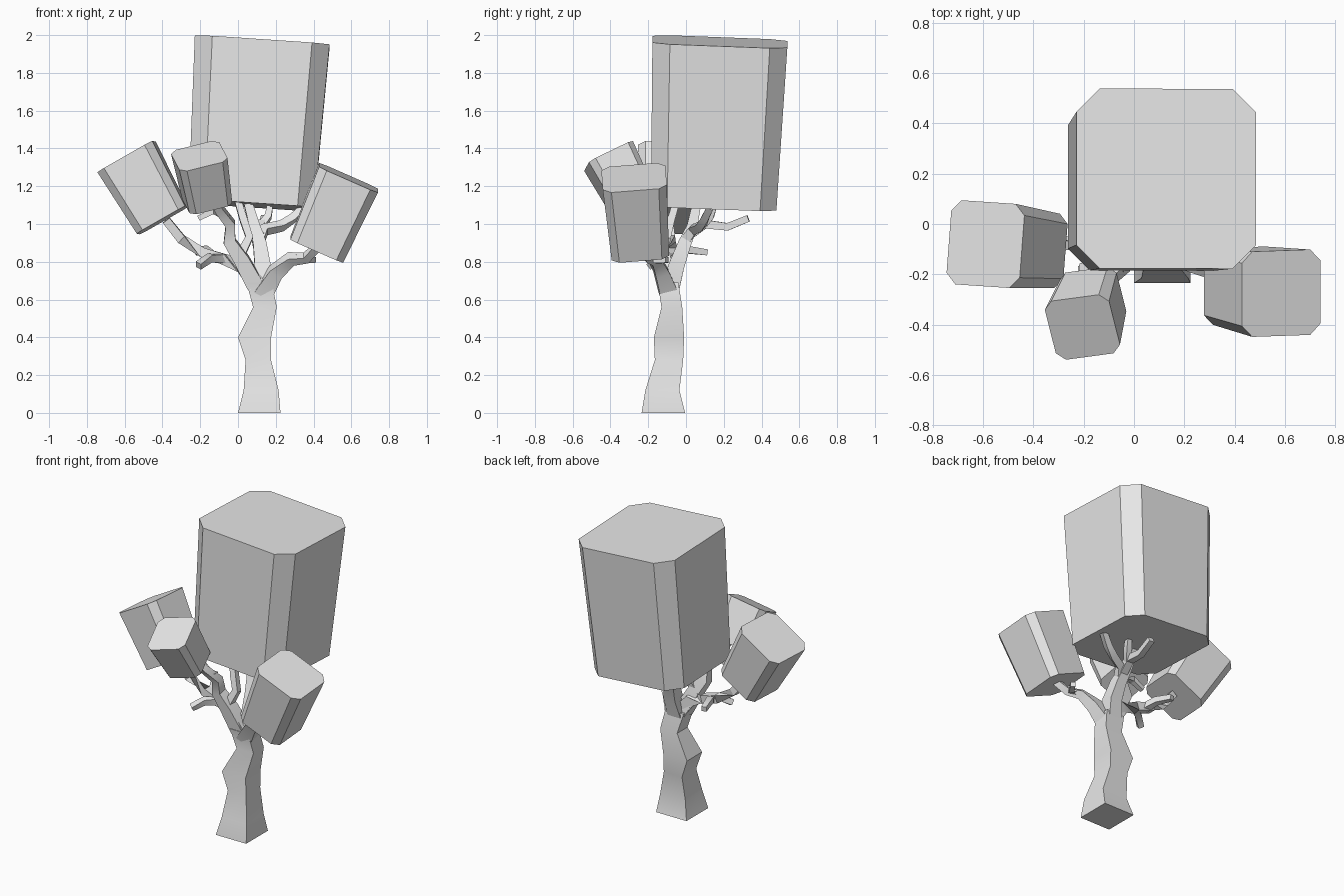
import bpy
import bmesh
from math import cos, sin, radians
from mathutils import Vector

cube = bpy.data.objects.get("Cube")
if cube:
    bpy.data.objects.remove(cube)

grey = bpy.data.materials.new("plain_grey")
grey.use_nodes = True
grey.diffuse_color = (0.8, 0.8, 0.8, 1)
grey.node_tree.nodes["Principled BSDF"].inputs["Base Color"].default_value = (0.8, 0.8, 0.8, 1)


def loft(name, rings, smooth=False):
    """Skin a list of equal-length rings and cap both ends."""
    bm = bmesh.new()
    loops = [[bm.verts.new(p) for p in ring] for ring in rings]
    n = len(loops[0])
    for a, b in zip(loops, loops[1:]):
        for i in range(n):
            j = (i + 1) % n
            bm.faces.new((a[i], a[j], b[j], b[i]))
    bm.faces.new(loops[0][::-1])
    bm.faces.new(loops[-1])
    bmesh.ops.recalc_face_normals(bm, faces=bm.faces)
    mesh = bpy.data.meshes.new(name)
    bm.to_mesh(mesh)
    bm.free()
    mesh.materials.append(grey)
    obj = bpy.data.objects.new(name, mesh)
    bpy.context.collection.objects.link(obj)
    if smooth:
        bpy.ops.object.select_all(action="DESELECT")
        obj.select_set(True)
        bpy.context.view_layer.objects.active = obj
        bpy.ops.object.shade_smooth_by_angle(angle=radians(35))
    return obj


def frame(axis, roll=0):
    """Two directions across an axis, the first one close to world x."""
    ref = Vector((1, 0, 0)) if abs(axis.x) < 0.9 else Vector((0, 0, -1))
    u = (ref - axis * ref.dot(axis)).normalized()
    v = axis.cross(u)
    c, s = cos(roll), sin(roll)
    return u * c + v * s, v * c - u * s


def foliage(name, bottom, top, low, high, roll=0):
    """Tapered box with chamfered long edges."""
    bottom, top = Vector(bottom), Vector(top)
    u, v = frame((top - bottom).normalized(), radians(roll))
    k = 0.74
    shape = [(1, -k), (1, k), (k, 1), (-k, 1), (-1, k), (-1, -k), (-k, -1), (k, -1)]
    loft(name, [[c + (u * a + v * b) * w / 2 for a, b in shape]
                for c, w in ((bottom, low), (top, high))])


def branch(name, *path):
    """Square tube; every path point is x, y, z, half width."""
    pts = [Vector(p[:3]) for p in path]
    rings = []
    for i, p in enumerate(pts):
        axis = (pts[min(i + 1, len(pts) - 1)] - pts[max(i - 1, 0)]).normalized()
        u, v = frame(axis)
        r = path[i][3]
        rings.append([p + (u * a + v * b) * r
                      for a, b in ((1, -1), (1, 1), (-1, 1), (-1, -1))])
    loft(name, rings, smooth=True)


# Foliage blocks
foliage("main_foliage", (0.07, 0.147, 1.10), (0.128, 0.18, 1.965), 0.665, 0.715)
foliage("right_foliage", (-0.40, -0.10, 1.02), (-0.59, -0.08, 1.355), 0.295, 0.335, -5)
foliage("front_foliage", (-0.163, -0.285, 1.122), (-0.205, -0.41, 1.36), 0.235, 0.265, 13)
foliage("left_foliage", (0.417, -0.245, 0.865), (0.585, -0.275, 1.245), 0.305, 0.34)

# Trunk: height, then x and y limits of each section
sections = [(0, 0, 0.225, -0.235, -0.005), (0.12, 0.03, 0.215, -0.215, -0.035),
            (0.28, 0.04, 0.175, -0.165, -0.015), (0.40, 0, 0.175, -0.17, -0.01),
            (0.56, 0.08, 0.205, -0.13, -0.02), (0.69, 0.045, 0.18, -0.15, -0.04)]
loft("trunk", [[(x1, y0, z), (x1, y1, z), (x0, y1, z), (x0, y0, z)]
               for z, x0, x1, y0, y1 in sections], smooth=True)

# Left limb and its twig
branch("left_limb", (0.13, -0.09, 0.63, 0.05), (0.2, -0.13, 0.745, 0.038),
       (0.28, -0.17, 0.815, 0.028), (0.36, -0.2, 0.82, 0.022), (0.43, -0.24, 0.89, 0.02))
branch("left_twig", (0.3, -0.18, 0.82, 0.02), (0.36, -0.16, 0.81, 0.018),
       (0.4, -0.1, 0.81, 0.015))

# Central limb and the limbs that spread under the main foliage
branch("centre_limb", (0.11, -0.09, 0.64, 0.05), (0.13, -0.05, 0.78, 0.042),
       (0.115, -0.01, 0.89, 0.035), (0.09, 0.03, 0.98, 0.028), (0.05, 0.06, 1.12, 0.022))
branch("left_upper_branch", (0.115, 0, 0.92, 0.026), (0.14, 0.04, 0.97, 0.024),
       (0.23, 0.08, 0.99, 0.022), (0.29, 0.1, 1.03, 0.02), (0.35, 0.13, 1.09, 0.018))
branch("back_branch", (0.11, 0, 0.93, 0.026), (0.12, 0.1, 1.0, 0.024),
       (0.13, 0.22, 0.985, 0.02), (0.14, 0.33, 1.03, 0.018))
branch("back_twig", (0.125, 0.09, 0.99, 0.02), (0.16, 0.13, 1.04, 0.018),
       (0.17, 0.15, 1.1, 0.016))

# Front limb
branch("front_limb", (0.09, -0.1, 0.68, 0.045), (0.02, -0.12, 0.81, 0.04),
       (-0.045, -0.14, 0.91, 0.032), (-0.04, -0.16, 1.0, 0.026), (-0.1, -0.22, 1.08, 0.022),
       (-0.14, -0.27, 1.15, 0.018))
branch("front_twig", (-0.05, -0.17, 1.03, 0.02), (-0.13, -0.17, 1.07, 0.018),
       (-0.21, -0.17, 1.03, 0.014))
branch("inner_twig", (0.01, -0.12, 0.83, 0.024), (0.06, -0.1, 0.93, 0.02),
       (0.03, -0.08, 1.02, 0.02), (0, -0.05, 1.12, 0.018))

# Right limb and its twigs
branch("right_limb", (0.1, -0.1, 0.68, 0.045), (0.02, -0.1, 0.78, 0.036),
       (-0.08, -0.08, 0.815, 0.028), (-0.19, -0.07, 0.85, 0.026), (-0.3, -0.08, 0.92, 0.024),
       (-0.38, -0.09, 1.02, 0.022))
branch("right_front_twig", (-0.08, -0.08, 0.815, 0.022), (-0.15, -0.14, 0.82, 0.02),
       (-0.21, -0.19, 0.78, 0.018))
branch("right_back_twig", (-0.14, -0.07, 0.83, 0.022), (-0.18, 0, 0.865, 0.02),
       (-0.21, 0.11, 0.85, 0.016))
